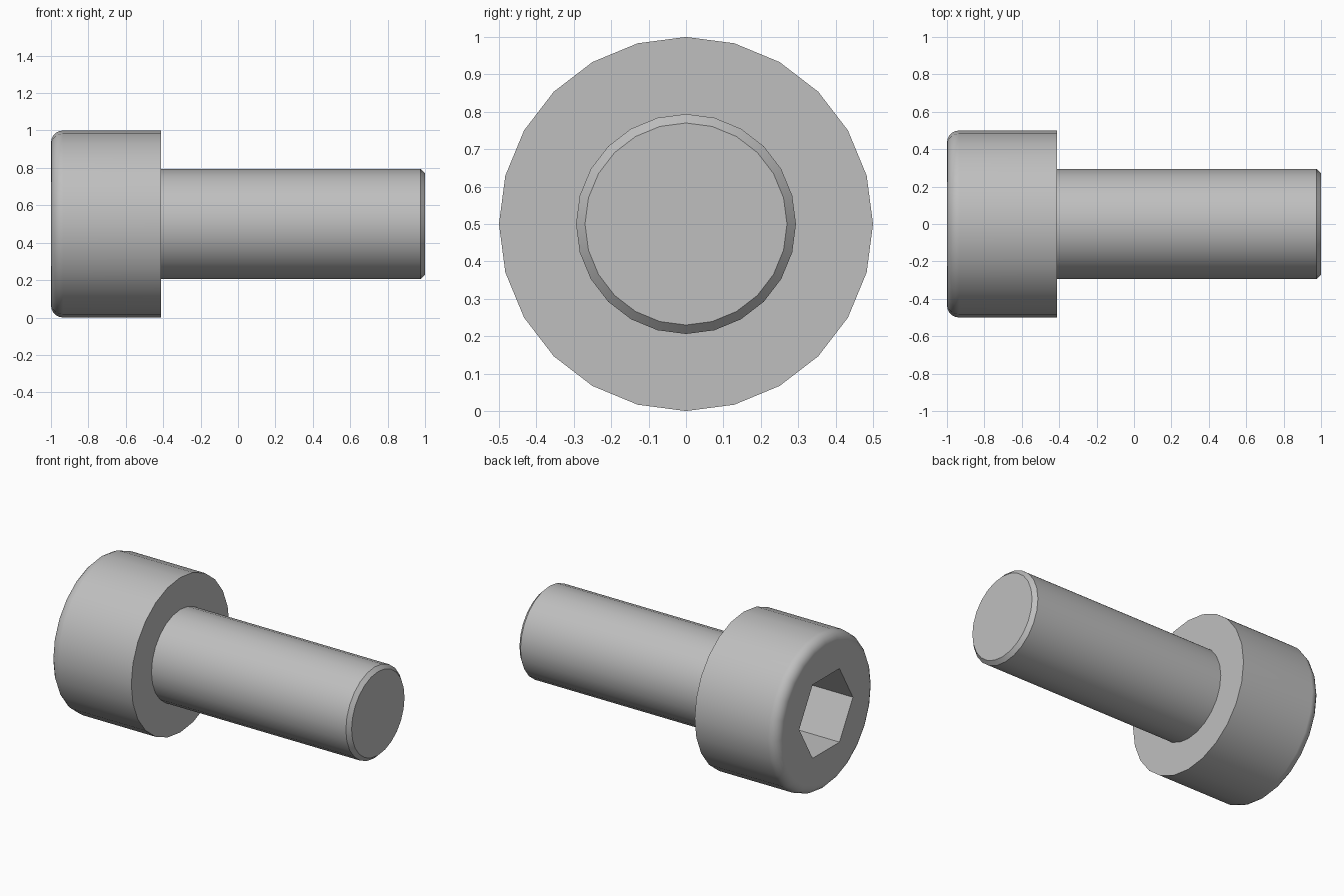
import bpy, bmesh, math

if "Cube" in bpy.data.objects:
    bpy.data.objects.remove(bpy.data.objects["Cube"])

SIDES = 24
CZ = 0.5                      # height of the screw axis

steel = bpy.data.materials.new("steel grey")
steel.diffuse_color = (0.52, 0.52, 0.52, 1)
steel.use_nodes = True
steel.node_tree.nodes["Principled BSDF"].inputs["Base Color"].default_value = steel.diffuse_color


def ring(bm, x, r, n):
    """Circle of n vertices around the screw axis."""
    return [bm.verts.new((x, r * math.cos(math.tau * i / n),
                          CZ + r * math.sin(math.tau * i / n))) for i in range(n)]


def skin(bm, a, b):
    """Join two rings; b may have a multiple of the vertices of a."""
    n, k = len(a), len(b) // len(a)
    for i in range(n):
        far = [b[(i * k + j) % len(b)] for j in range(k, -1, -1)]
        bm.faces.new([a[i], a[(i + 1) % n]] + far)


def finish(bm, name):
    """Turn the bmesh into a smooth object with crisp edges."""
    mesh = bpy.data.meshes.new(name)
    bm.to_mesh(mesh)
    bm.free()
    mesh.materials.append(steel)
    obj = bpy.data.objects.new(name, mesh)
    bpy.context.collection.objects.link(obj)
    bpy.ops.object.select_all(action='DESELECT')
    bpy.context.view_layer.objects.active = obj
    obj.select_set(True)
    bpy.ops.object.shade_smooth_by_angle(angle=math.radians(30))
    wn = obj.modifiers.new("flat caps", 'WEIGHTED_NORMAL')
    wn.keep_sharp = True
    return obj


# Head: hex socket, flat face, rounded rim, side wall, shoulder
R, ROUND, SHOULDER, SHAFT_R = 0.5, 0.065, -0.412, 0.294
bm = bmesh.new()
floor = ring(bm, -0.70, 0.274, 6)
bm.faces.new(floor[::-1])
rings = [floor, ring(bm, -1, 0.274, 6)]
for s in range(6):
    t = math.pi / 2 * s / 5
    rings.append(ring(bm, -1 + ROUND * (1 - math.cos(t)),
                      R - ROUND * (1 - math.sin(t)), SIDES))
rings += [ring(bm, SHOULDER, R, SIDES), ring(bm, SHOULDER, SHAFT_R, SIDES)]
for a, b in zip(rings, rings[1:]):
    skin(bm, a, b)
finish(bm, "head")

# Shaft: plain cylinder with a chamfered tip
bm = bmesh.new()
rings = [ring(bm, x, r, SIDES) for x, r in
         ((SHOULDER, SHAFT_R), (0.976, SHAFT_R), (1, 0.27))]
for a, b in zip(rings, rings[1:]):
    skin(bm, a, b)
bm.faces.new(rings[-1])
finish(bm, "shaft")
